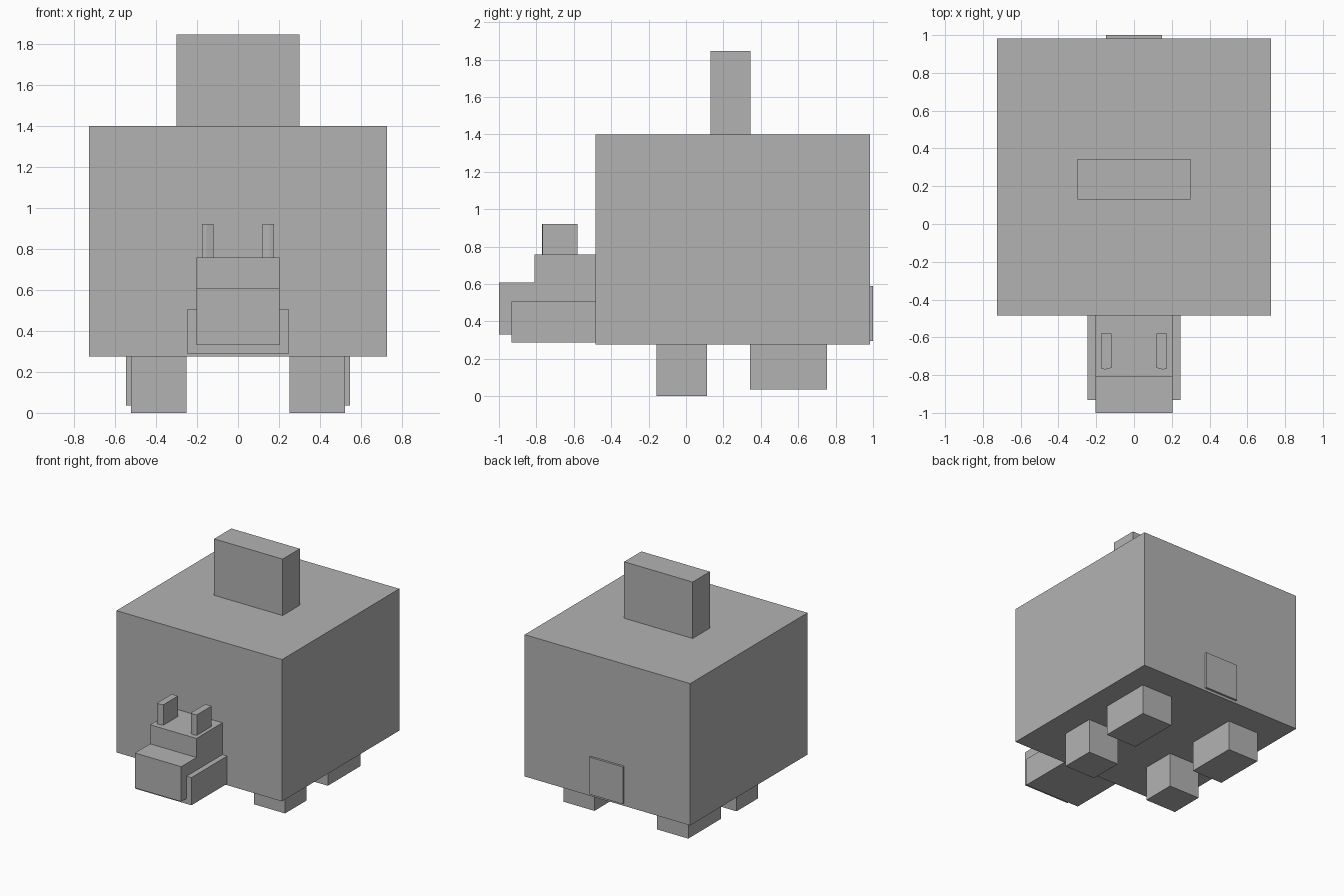
import bpy
import bmesh

cube = bpy.data.objects.get("Cube")
if cube:
    bpy.data.objects.remove(cube, do_unlink=True)

grey = bpy.data.materials.new("plain grey")
grey.use_nodes = True
colour = (0.45, 0.45, 0.45, 1.0)
grey.diffuse_color = colour
grey.node_tree.nodes["Principled BSDF"].inputs["Base Color"].default_value = colour


def prism(name, outline, z0, z1):
    """Extrude a flat xy outline from z0 up to z1."""
    bm = bmesh.new()
    base = bm.faces.new([bm.verts.new((x, y, z0)) for x, y in outline])
    top = bmesh.ops.extrude_face_region(bm, geom=[base], use_keep_orig=True)["geom"]
    verts = [v for v in top if isinstance(v, bmesh.types.BMVert)]
    bmesh.ops.translate(bm, verts=verts, vec=(0, 0, z1 - z0))
    bmesh.ops.recalc_face_normals(bm, faces=bm.faces)
    mesh = bpy.data.meshes.new(name)
    bm.to_mesh(mesh)
    bm.free()
    mesh.materials.append(grey)
    obj = bpy.data.objects.new(name, mesh)
    bpy.context.collection.objects.link(obj)
    return obj


def box(name, x, y, z):
    outline = [(x[0], y[0]), (x[1], y[0]), (x[1], y[1]), (x[0], y[1])]
    return prism(name, outline, *z)


# Body, back fin and flat tail
box("body", (-0.725, 0.725), (-0.485, 0.983), (0.275, 1.398))
box("back_fin", (-0.3, 0.3), (0.13, 0.345), (1.39, 1.845))
box("tail", (-0.147, 0.147), (0.975, 1.0), (0.295, 0.59))

# Head, snout and wide jaw
box("head", (-0.203, 0.203), (-0.81, -0.475), (0.33, 0.758))
box("snout", (-0.203, 0.203), (-1.0, -0.80), (0.33, 0.607))
box("jaw", (-0.245, 0.245), (-0.933, -0.475), (0.287, 0.506))

# Mirrored ears and legs
for side, s in (("left", 1), ("right", -1)):
    ear = [(0.12, -0.58), (0.12, -0.762), (0.153, -0.77), (0.175, -0.766), (0.175, -0.58)]
    prism(side + "_ear", [(s * x, y) for x, y in ear], 0.75, 0.92)
    box(side + "_front_leg", sorted((s * 0.25, s * 0.522)), (-0.157, 0.113), (0.0, 0.285))
    box(side + "_back_leg", sorted((s * 0.275, s * 0.547)), (0.343, 0.753), (0.035, 0.285))
